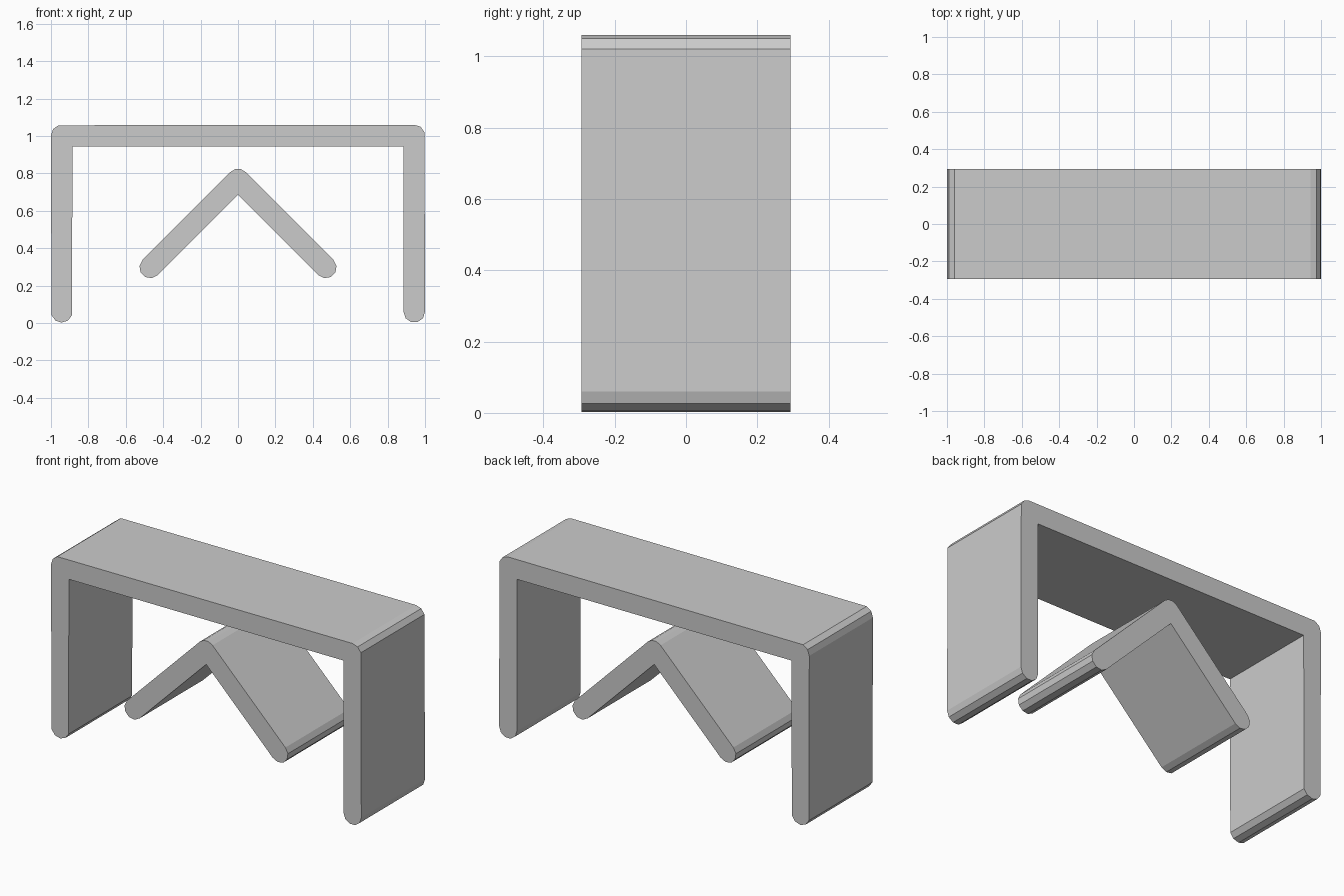
import bpy
import bmesh
from math import cos, sin, radians, sqrt
from mathutils import Vector

old = bpy.data.objects.get("Cube")
if old:
    bpy.data.objects.remove(old, do_unlink=True)

R = 0.0575        # half the slab thickness
HALF_DEPTH = 0.293

grey = bpy.data.materials.new("plain_grey")
grey.use_nodes = True
colour = (0.6, 0.6, 0.6, 1)
grey.diffuse_color = colour
grey.node_tree.nodes["Principled BSDF"].inputs["Base Color"].default_value = colour


def arc(cx, cz, start, end, steps):
    """Points on a rounded end or corner of the slab, angles in degrees."""
    angles = [radians(start + (end - start) * i / steps) for i in range(steps + 1)]
    return [(cx + R * cos(a), cz + R * sin(a)) for a in angles]


def extrude_profile(name, points):
    """Extrude a front-plane outline evenly through the depth."""
    bm = bmesh.new()
    verts = [bm.verts.new((x, -HALF_DEPTH, z)) for x, z in points]
    face = bm.faces.new(verts)
    result = bmesh.ops.extrude_face_region(bm, geom=[face])
    moved = [g for g in result["geom"] if isinstance(g, bmesh.types.BMVert)]
    bmesh.ops.translate(bm, verts=moved, vec=Vector((0, 2 * HALF_DEPTH, 0)))
    bmesh.ops.recalc_face_normals(bm, faces=bm.faces)
    mesh = bpy.data.meshes.new(name)
    bm.to_mesh(mesh)
    bm.free()
    mesh.materials.append(grey)
    obj = bpy.data.objects.new(name, mesh)
    bpy.context.collection.objects.link(obj)


# Outer arch: two legs and a top with rounded outer corners and feet
leg_x, foot_z, top_z = 1 - R, 0.06, 1.0025
outer_arch = (
    arc(-leg_x, foot_z, 342, 198, 4)            # left-hand foot
    + arc(-leg_x, top_z, 180, 108, 2)           # left-hand top corner
    + arc(leg_x, top_z, 90, 18, 2)              # right-hand top corner
    + arc(leg_x, foot_z, 0, -180, 5)            # right-hand foot
    + [(leg_x - R, top_z - R), (R - leg_x, top_z - R)]
)
extrude_profile("outer_arch", outer_arch)

# Inner chevron: two sloping arms meeting at a rounded ridge
arm, end_z = 0.47, 0.297
ridge_z = end_z + arm
inner_chevron = (
    arc(-arm, end_z, 315, 135, 5)
    + arc(0, ridge_z, 135, 45, 3)
    + arc(arm, end_z, 45, -135, 5)
    + [(0, ridge_z - R * sqrt(2))]
)
extrude_profile("inner_chevron", inner_chevron)
